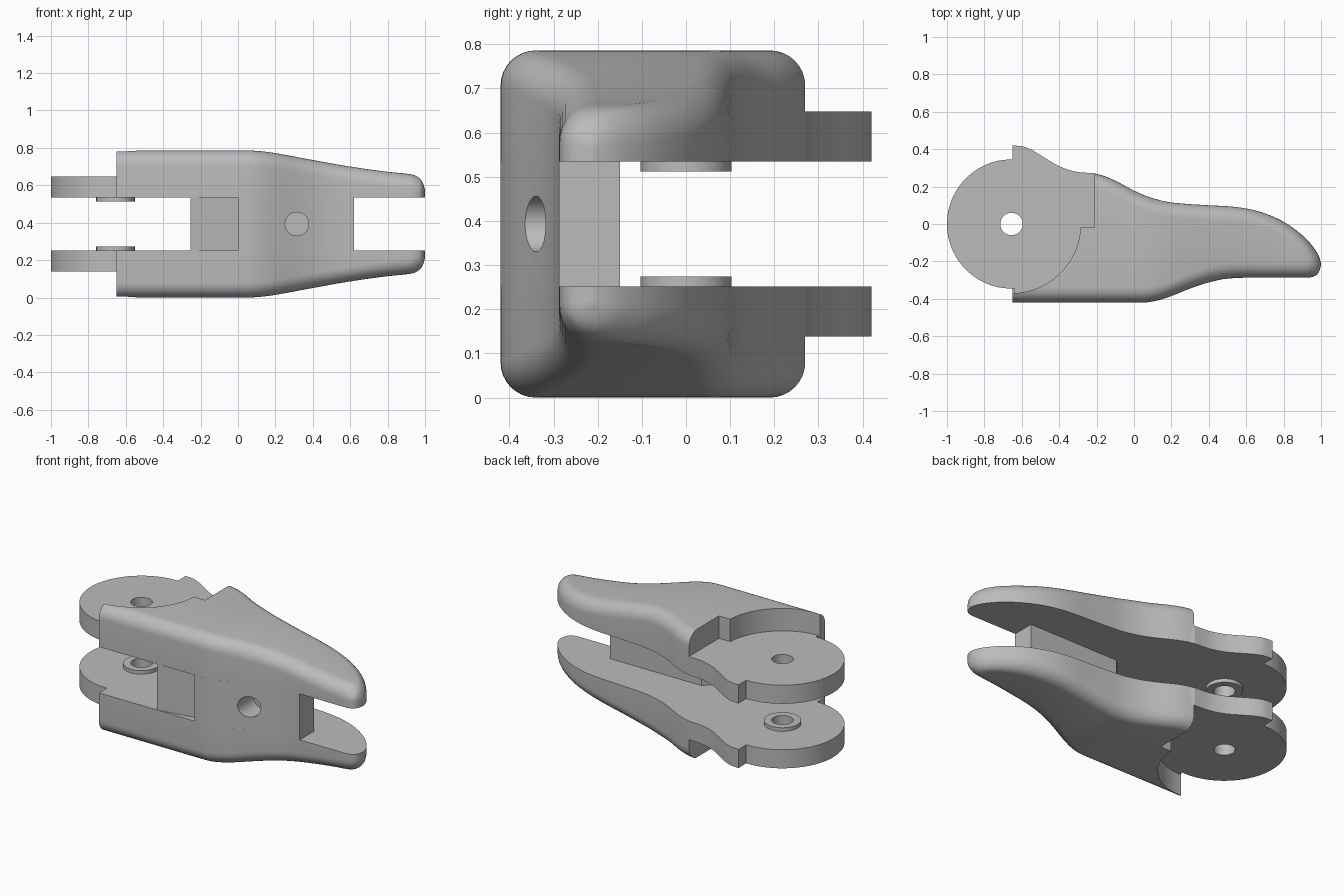
import bpy, bmesh, math
from mathutils import Matrix

if "Cube" in bpy.data.objects:
    bpy.data.objects.remove(bpy.data.objects["Cube"])

MID = 0.393            # height of the symmetry plane; parts are built relative to it
INNER, EAR_TOP = 0.141, 0.255
PIVOT = (-0.655, 0.0)

grey = bpy.data.materials.new("plain grey")
grey.use_nodes = True
grey.diffuse_color = (0.5, 0.5, 0.5, 1)
grey.node_tree.nodes["Principled BSDF"].inputs["Base Color"].default_value = (0.5, 0.5, 0.5, 1)


def curve(pts):
    """Smooth monotone interpolation through (x, value) points."""
    s = [(b[1] - a[1]) / (b[0] - a[0]) for a, b in zip(pts, pts[1:])]
    m = [s[0]] + [2 * a * b / (a + b) if a * b > 0 else 0 for a, b in zip(s, s[1:])] + [s[-1]]

    def f(x):
        i = 0
        while i < len(pts) - 2 and x > pts[i + 1][0]:
            i += 1
        (x0, v0), (x1, v1) = pts[i], pts[i + 1]
        h = x1 - x0
        t = (x - x0) / h
        return ((1 + 2 * t) * (1 - t) ** 2 * v0 + t * (1 - t) ** 2 * h * m[i]
                + t * t * (3 - 2 * t) * v1 + t * t * (t - 1) * h * m[i + 1])
    return f


def finish(name, bm):
    bmesh.ops.recalc_face_normals(bm, faces=bm.faces)
    me = bpy.data.meshes.new(name)
    bm.to_mesh(me)
    bm.free()
    me.materials.append(grey)
    ob = bpy.data.objects.new(name, me)
    ob.location.z = MID
    bpy.context.collection.objects.link(ob)
    return ob


def prism(name, outline, z0, z1):
    bm = bmesh.new()
    face = bm.faces.new([bm.verts.new((x, y, z0)) for x, y in outline])
    top = bmesh.ops.extrude_face_region(bm, geom=[face])["geom"]
    bmesh.ops.translate(bm, vec=(0, 0, z1 - z0),
                        verts=[v for v in top if isinstance(v, bmesh.types.BMVert)])
    return finish(name, bm)


def disc(name, radius, z0, z1):
    n = 96
    return prism(name, [(PIVOT[0] + radius * math.cos(math.tau * k / n),
                         PIVOT[1] + radius * math.sin(math.tau * k / n)) for k in range(n)], z0, z1)


def combine(target, tool, operation):
    mod = target.modifiers.new(operation.lower(), "BOOLEAN")
    mod.operation, mod.object, mod.solver = operation, tool, "EXACT"
    apply(target, mod)
    bpy.data.objects.remove(tool)


def activate(ob):
    bpy.ops.object.select_all(action="DESELECT")
    ob.select_set(True)
    bpy.context.view_layer.objects.active = ob


def apply(ob, mod):
    activate(ob)
    bpy.ops.object.modifier_apply(modifier=mod.name)


# Outline curves of the lever arm
front_edge = curve([(-.65, -.42), (.05, -.42), (.12, -.41), (.2, -.385), (.3, -.345), (.4, -.312),
                    (.5, -.292), (.6, -.287), (.93, -.287), (.97, -.277), (.99, -.255), (1, -.22)])
back_edge = curve([(-.65, .27), (-.21, .27), (-.15, .253), (-.1, .232), (0, .178), (.1, .138),
                   (.2, .115), (.4, .1), (.5, .095), (.6, .083), (.7, .057), (.8, .012),
                   (.9, -.06), (.96, -.125), (.99, -.175), (1, -.21)])
outer_face = curve([(-.65, .393), (.06, .393), (.15, .386), (.25, .37), (.4, .342), (.6, .307),
                    (.8, .279), (.9, .269), (.94, .262), (.97, .245), (.99, .217), (1, .18)])

# Lever arm: loft of sections with rounded outer corners
stations = [-.65, -.4, -.21] + [-.21 + .04 * k for k in range(1, 28)]
stations += [.9, .92, .94, .955, .97, .98, .988, .994, .998, 1]
bm = bmesh.new()
rings = []
for x in stations:
    y0, y1, z = front_edge(x), back_edge(x), outer_face(x)
    r = min(.08, (y1 - y0) * .48, z - INNER - .005)
    sec = [(y0, INNER)]
    arc = [k * math.pi / 16 for k in range(9)]
    sec += [(y0 + r - r * math.cos(a), z - r + r * math.sin(a)) for a in arc]
    sec += [(y1 - r + r * math.cos(a), z - r + r * math.sin(a)) for a in reversed(arc)]
    sec += [(y1, INNER)]
    rings.append([bm.verts.new((x, y, h)) for y, h in sec])
for a, b in zip(rings, rings[1:]):
    for k in range(len(a)):
        j = (k + 1) % len(a)
        bm.faces.new((a[k], a[j], b[j], b[k]))
bm.faces.new(rings[0])
bm.faces.new(rings[-1])
arm = finish("lever_arms", bm)

# Stepped pocket around the pivot
combine(arm, prism("pocket_box", [(-1, -.02), (-.21, -.02), (-.21, .6), (-1, .6)], .2, .6), "DIFFERENCE")
combine(arm, disc("pocket_round", .37, .2, .6), "DIFFERENCE")

# Pivot ear: half disc, raised shoulder and swept edge into the arm
sweep = curve([(-.65, .42), (-.6, .416), (-.55, .398), (-.5, .368), (-.45, .337),
               (-.4, .309), (-.35, .29), (-.3, .278), (-.21, .271)])
outline = [(PIVOT[0] + .345 * math.cos(a), .345 * math.sin(a))
           for a in [math.pi * (.5 + k / 48) for k in range(49)]]
outline += [(-.64, -.345), (-.64, -.4), (-.15, -.4), (-.15, .22)]
outline += [(-.21 - .02 * k, sweep(-.21 - .02 * k)) for k in range(23)]
outline += [(-.65, .345)]
combine(arm, prism("ear", outline, INNER, EAR_TOP), "UNION")

# Inner boss and pivot hole
combine(arm, disc("boss", .103, INNER - .022, INNER + .03), "UNION")
combine(arm, disc("pivot_hole", .06, 0, .6), "DIFFERENCE")

# Second arm by mirroring
mirror = arm.modifiers.new("mirror", "MIRROR")
mirror.use_axis = (False, False, True)
apply(arm, mirror)

# Web joining the arms, with a wedge at its open end and a blind hole
outline = [(-.255, -.42), (0, -.375)]
outline += [(.62 * k / 24, front_edge(.62 * k / 24)) for k in range(25)]
outline += [(.62, -.15), (0, -.15)]
web = prism("web", outline, -INNER, INNER)
bm = bmesh.new()
bmesh.ops.create_cone(bm, cap_ends=True, segments=48, radius1=.063, radius2=.063, depth=.4,
                      matrix=Matrix.Translation((.315, -.41, 0)) @ Matrix.Rotation(math.pi / 2, 4, "X"))
combine(web, finish("web_hole", bm), "DIFFERENCE")

for ob in (arm, web):
    activate(ob)
    bpy.ops.object.shade_smooth_by_angle(angle=math.radians(32))
